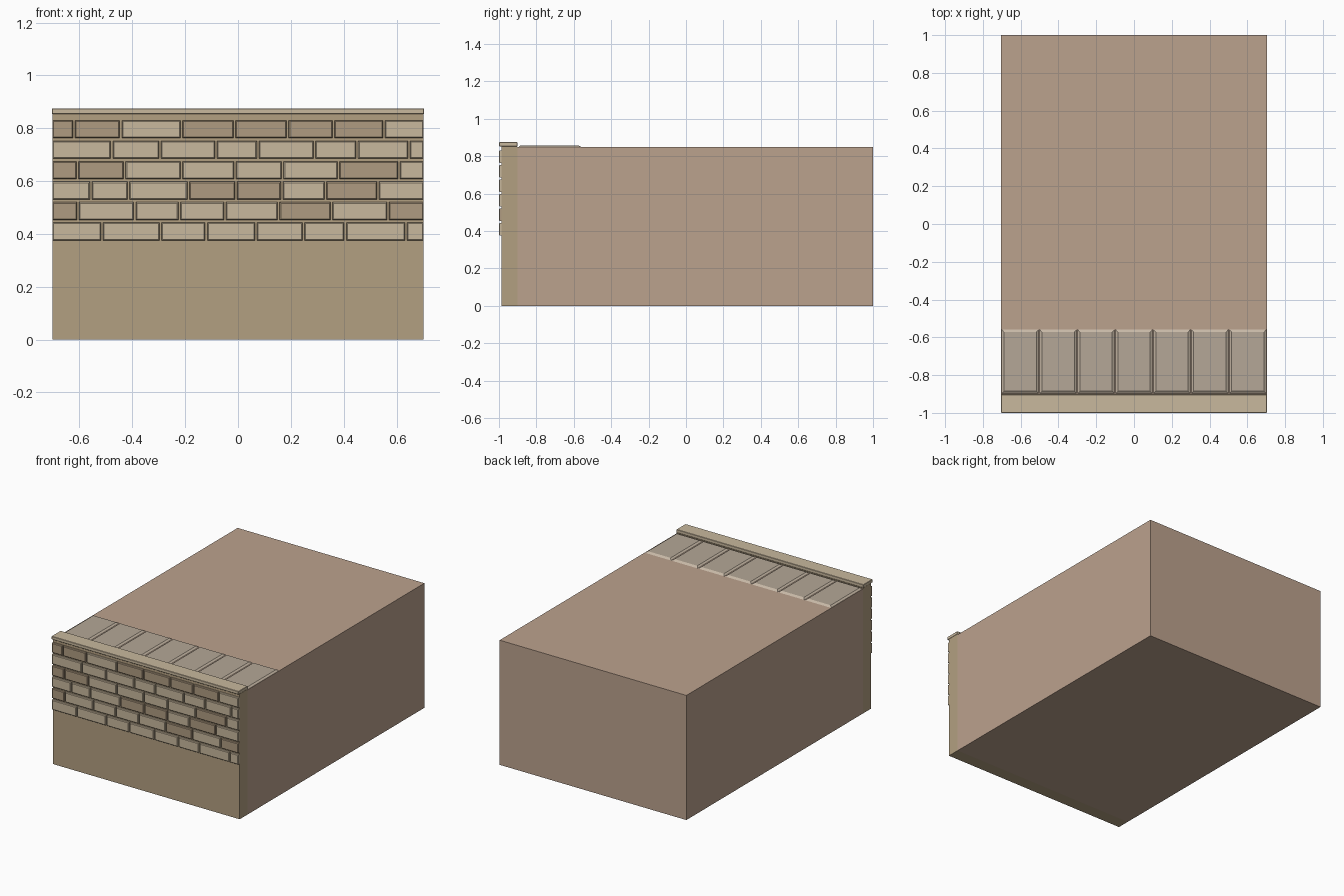
import bpy, bmesh

if "Cube" in bpy.data.objects:
    bpy.data.objects.remove(bpy.data.objects["Cube"])

W = 0.703  # half width of the whole block


def material(name, rgb):
    m = bpy.data.materials.new(name)
    m.diffuse_color = (*rgb, 1)
    m.use_nodes = True
    m.node_tree.nodes["Principled BSDF"].inputs["Base Color"].default_value = m.diffuse_color
    return m


EARTH = material("earth", (0.50, 0.36, 0.27))
WALL = material("mortar", (0.45, 0.35, 0.22))
LIGHT = material("light_stone", (0.58, 0.48, 0.34))
DARK = material("dark_stone", (0.43, 0.33, 0.22))
PAVE = material("paving", (0.46, 0.39, 0.31))
JOINT = material("paving_edge", (0.57, 0.48, 0.38))


def finish(name, bm, mats):
    bmesh.ops.recalc_face_normals(bm, faces=bm.faces)
    me = bpy.data.meshes.new(name)
    bm.to_mesh(me)
    bm.free()
    for m in mats:
        me.materials.append(m)
    ob = bpy.data.objects.new(name, me)
    bpy.context.collection.objects.link(ob)
    return ob


def add_box(bm, x, y, z, mat=0):
    verts = bmesh.ops.create_cube(bm, size=1)["verts"]
    for v in verts:
        v.co = [r[0] if c < 0 else r[1] for c, r in zip(v.co, (x, y, z))]
    for f in {f for v in verts for f in v.link_faces}:
        f.material_index = mat
    return verts


def box(name, x, y, z, mat, bevel=0):
    bm = bmesh.new()
    add_box(bm, x, y, z)
    ob = finish(name, bm, [mat])
    if bevel:
        mod = ob.modifiers.new("bevel", 'BEVEL')
        mod.width, mod.segments = bevel, 1
    return ob


# Ground mass, wall backing and coping
box("earth_block", (-W, W), (-0.9, 1), (0, 0.848), EARTH)
box("wall_core", (-W, W), (-0.986, -0.9), (0, 0.853), WALL)
box("coping", (-W - 0.001, W + 0.001), (-1, -0.902), (0.853, 0.875), LIGHT, 0.002)

# Stone courses from the top down: joint positions and tones (d = dark)
courses = [
    ((-.621, -.444, -.214, -.013, .188, .361, .553), "ddlddddl"),
    ((-.478, -.295, -.083, .075, .290, .451, .647), "llllllll"),
    ((-.608, -.429, -.214, -.011, .169, .380, .609), "ddlllldl"),
    ((-.557, -.414, -.188, -.008, .166, .331, .530), "lllddldl"),
    ((-.606, -.391, -.222, -.049, .154, .354, .568), "dlllldld"),
    ((-.515, -.293, -.120, .068, .248, .406, .636), "llllllll"),
]
bm = bmesh.new()
gap, chamfer = 0.004, 0.004
for row, (joints, tones) in enumerate(courses):
    top = 0.830 - row * 0.0775
    ends = (-W - gap + 0.001, *joints, W + gap - 0.001)
    for a, b, tone in zip(ends, ends[1:], tones):
        x0, x1, z0, z1 = a + gap, b - gap, top - 0.067, top
        add_box(bm, (x0, x1), (-0.996, -0.984), (z0, z1), int(tone == "d"))
        # chamfered stone face
        cap = add_box(bm, (x0, x1), (-1, -0.996), (z0, z1), int(tone == "d"))
        for v in cap:
            if v.co.y < -0.998:
                v.co.x += chamfer if v.co.x < (a + b) / 2 else -chamfer
                v.co.z += chamfer if v.co.z < top - 0.03 else -chamfer
bmesh.ops.remove_doubles(bm, verts=bm.verts, dist=0.0003)
# drop the inner faces shared by body and chamfered cap
inner = [f for f in bm.faces if all(abs(v.co.y + 0.996) < 1e-4 for v in f.verts)]
bmesh.ops.delete(bm, geom=inner, context='FACES_ONLY')
finish("wall_stones", bm, [LIGHT, DARK])

# Seven paving slabs with sloping edges
bm = bmesh.new()
pitch = 2 * W / 7
for i in range(7):
    x0 = -W + i * pitch
    verts = add_box(bm, (x0, x0 + pitch), (-0.9, -0.555), (0.846, 0.857), 1)
    for v in verts:
        if v.co.z > 0.85:
            v.co.x += 0.015 if v.co.x < x0 + pitch / 2 else -0.015
            v.co.y += 0.015 if v.co.y < -0.7 else -0.018
for f in bm.faces:
    if all(v.co.z > 0.85 for v in f.verts):
        f.material_index = 0
finish("paving_slabs", bm, [PAVE, JOINT])
